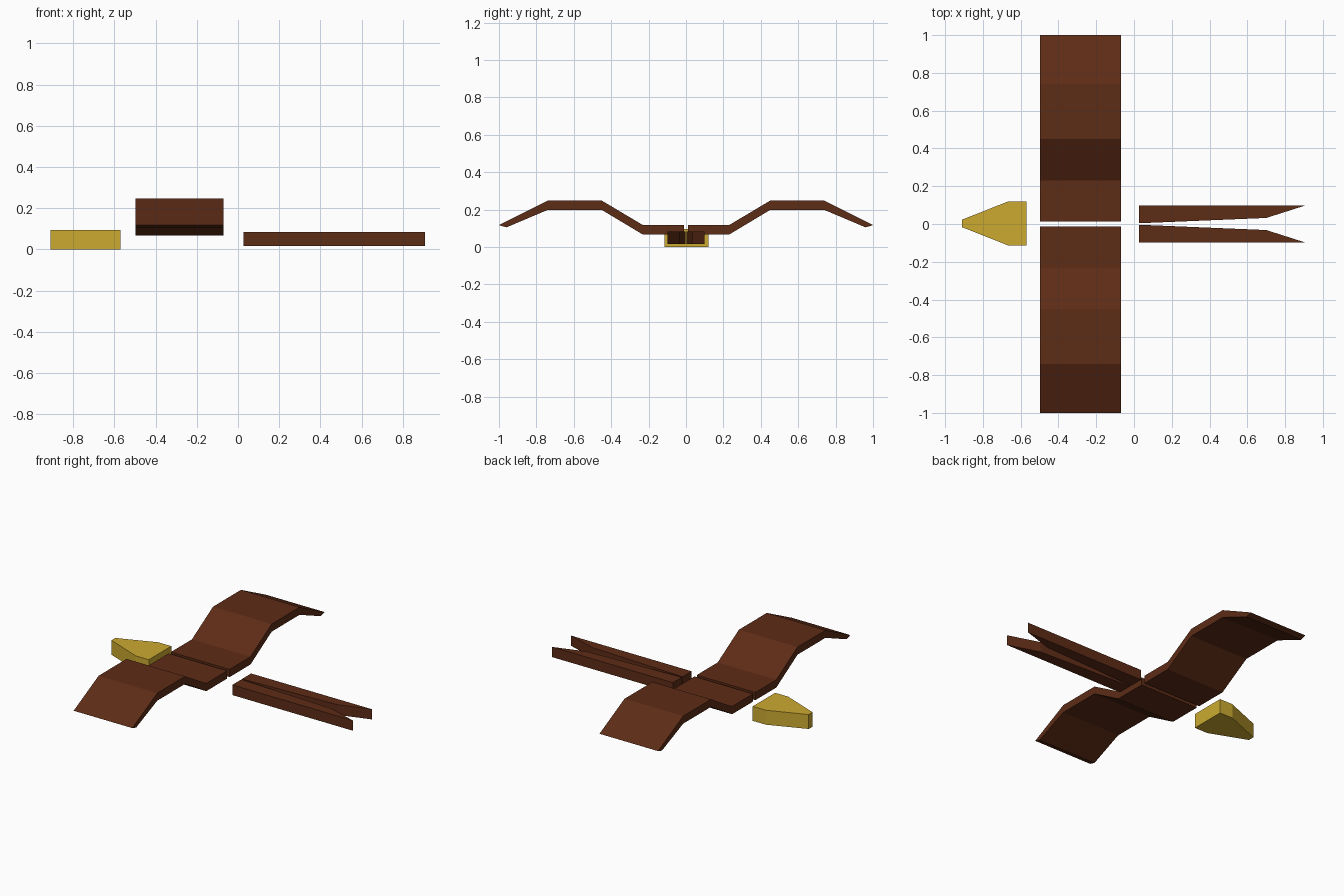
import bpy
from mathutils import Vector

if "Cube" in bpy.data.objects:
    bpy.data.objects.remove(bpy.data.objects["Cube"])


def material(name, color):
    m = bpy.data.materials.new(name)
    m.diffuse_color = (*color, 1)
    m.use_nodes = True
    m.node_tree.nodes["Principled BSDF"].inputs["Base Color"].default_value = m.diffuse_color
    return m


def prism(name, profile, start, depth, mat):
    """Extrude a closed 3D outline from its start offset along depth."""
    a, d = Vector(start), Vector(depth)
    n = len(profile)
    verts = [Vector(p) + a for p in profile]
    verts += [v + d for v in verts]
    faces = [tuple(range(n)), tuple(range(2 * n - 1, n - 1, -1))]
    faces += [(i, i + n, (i + 1) % n + n, (i + 1) % n) for i in range(n)]
    me = bpy.data.meshes.new(name)
    me.from_pydata(verts, [], faces)
    # Make normals point outward
    import bmesh
    bm = bmesh.new()
    bm.from_mesh(me)
    bmesh.ops.recalc_face_normals(bm, faces=bm.faces)
    bm.to_mesh(me)
    bm.free()
    me.materials.append(mat)
    ob = bpy.data.objects.new(name, me)
    bpy.context.collection.objects.link(ob)
    return ob


brown = material("brown", (0.11, 0.025, 0.008))
gold = material("gold", (0.6, 0.4, 0.03))

# Beak: tapered outline extruded upward
half = [(-0.91, 0.02), (-0.665, 0.117), (-0.57, 0.117)]
outline = half + [(x, -y) for x, y in reversed(half)]
prism("beak", [(x, y + 0.003, 0) for x, y in outline], (0, 0, 0), (0, 0, 0.095), gold)

# Bent wing section (y, z): upper edge outward, lower edge back
wing = [(0.012, 0.117), (0.23, 0.117), (0.45, 0.248), (0.74, 0.248), (1.0, 0.117),
        (0.96, 0.105), (0.74, 0.198), (0.45, 0.198), (0.23, 0.066), (0.012, 0.066)]
# Tail feather outline (x, y) with slanted tip
tail = [(0.027, 0.098), (0.907, 0.098), (0.70, 0.032), (0.027, 0.004)]

for side, s in (("right", -1), ("left", 1)):
    prism(side + "_wing", [(0, s * y, z) for y, z in wing],
          (-0.497, 0, 0), (0.427, 0, 0), brown)
    prism(side + "_tail_feather", [(x, s * y, 0) for x, y in tail],
          (0, 0, 0.016), (0, 0, 0.067), brown)
